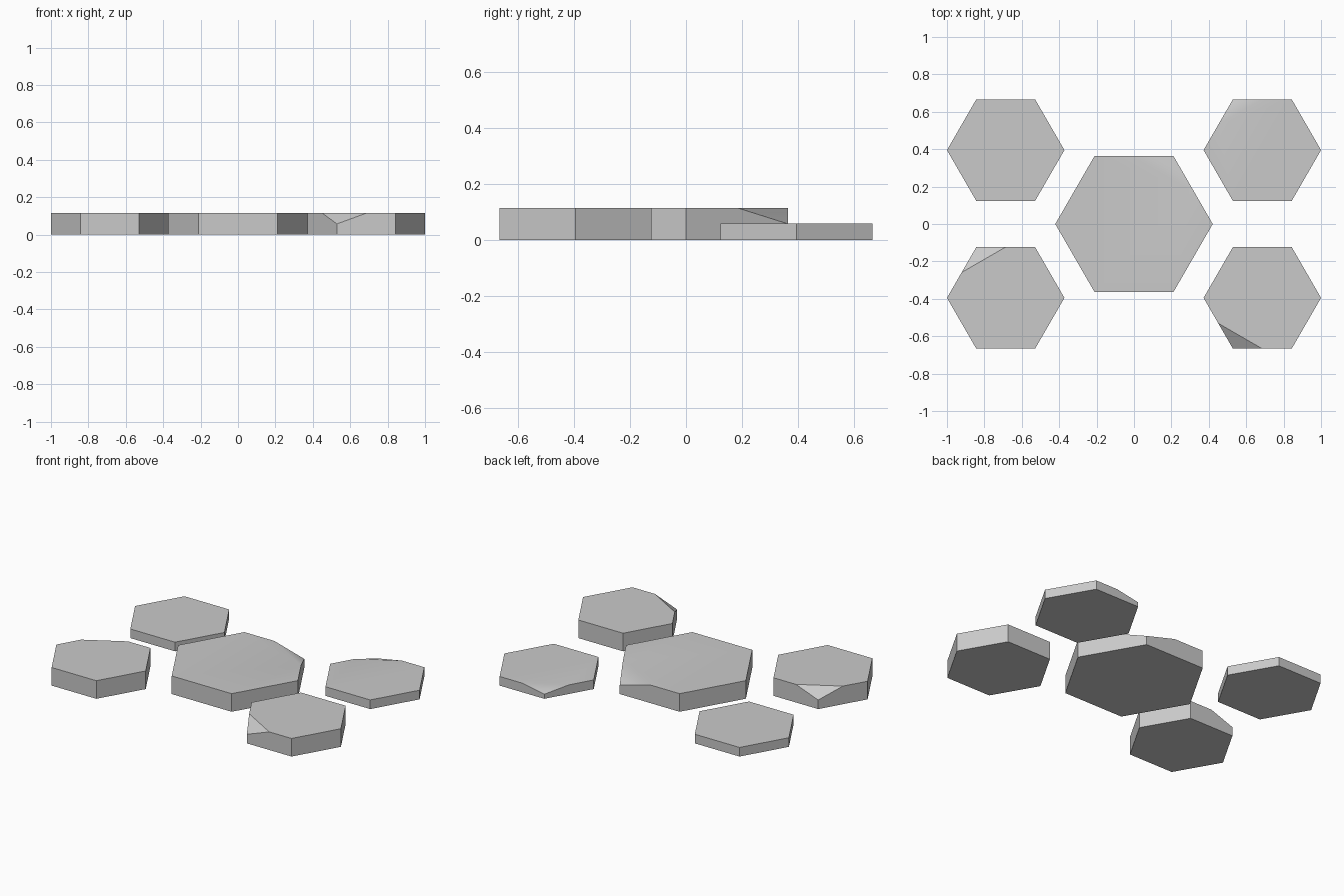
import bpy
import bmesh
from math import cos, sin, radians
from mathutils import Vector

if "Cube" in bpy.data.objects:
    bpy.data.objects.remove(bpy.data.objects["Cube"], do_unlink=True)

# One stone grey for every slab
GREY = (0.59, 0.59, 0.59, 1.0)
stone = bpy.data.materials.new("stone_grey")
stone.use_nodes = True
stone.diffuse_color = GREY
stone.node_tree.nodes["Principled BSDF"].inputs["Base Color"].default_value = GREY


def hex_slab(name, x, y, radius, height, chipped=None):
    """Six-sided slab; chipped is the angle of the corner cut to half height."""
    bm = bmesh.new()
    ring = [bm.verts.new((radius * cos(radians(a)), radius * sin(radians(a)), 0))
            for a in range(0, 360, 60)]
    base = bm.faces.new(ring)
    top = bmesh.ops.extrude_face_region(bm, geom=[base], use_keep_orig=True)
    bmesh.ops.translate(bm, vec=(0, 0, height),
                        verts=[g for g in top["geom"] if isinstance(g, bmesh.types.BMVert)])

    # Slice off the corner, from the middles of its two top edges
    if chipped is not None:
        out = Vector((cos(radians(chipped)), sin(radians(chipped)), 0))
        up = Vector((0, 0, 1))
        cut = bmesh.ops.bisect_plane(
            bm, geom=bm.verts[:] + bm.edges[:] + bm.faces[:], dist=0.0001,
            plane_co=out * radius + up * height / 2,
            plane_no=(out * height / 2 + up * radius / 4).normalized(),
            clear_outer=True)
        bmesh.ops.holes_fill(bm, edges=[e for e in bm.edges if e.is_boundary], sides=0)

    bmesh.ops.recalc_face_normals(bm, faces=bm.faces[:])
    mesh = bpy.data.meshes.new(name)
    bm.to_mesh(mesh)
    bm.free()
    mesh.materials.append(stone)
    slab = bpy.data.objects.new(name, mesh)
    slab.location = (x, y, 0)
    bpy.context.collection.objects.link(slab)

    bpy.ops.object.select_all(action="DESELECT")
    slab.select_set(True)
    bpy.context.view_layer.objects.active = slab
    bpy.ops.object.shade_smooth_by_angle(angle=radians(30))


THICK, THIN = 0.115, 0.058
SMALL, LARGE = 0.314, 0.421
DX, DY = 0.686, 0.395

# Large middle slab with four smaller ones around it
hex_slab("middle_stone", 0, 0, LARGE, THICK, chipped=60)
hex_slab("front_left_stone", DX, -DY, SMALL, THICK, chipped=240)
hex_slab("front_right_stone", -DX, -DY, SMALL, THICK, chipped=120)
hex_slab("back_left_stone", DX, DY, SMALL, THIN, chipped=120)
hex_slab("back_right_stone", -DX, DY, SMALL, THIN)
